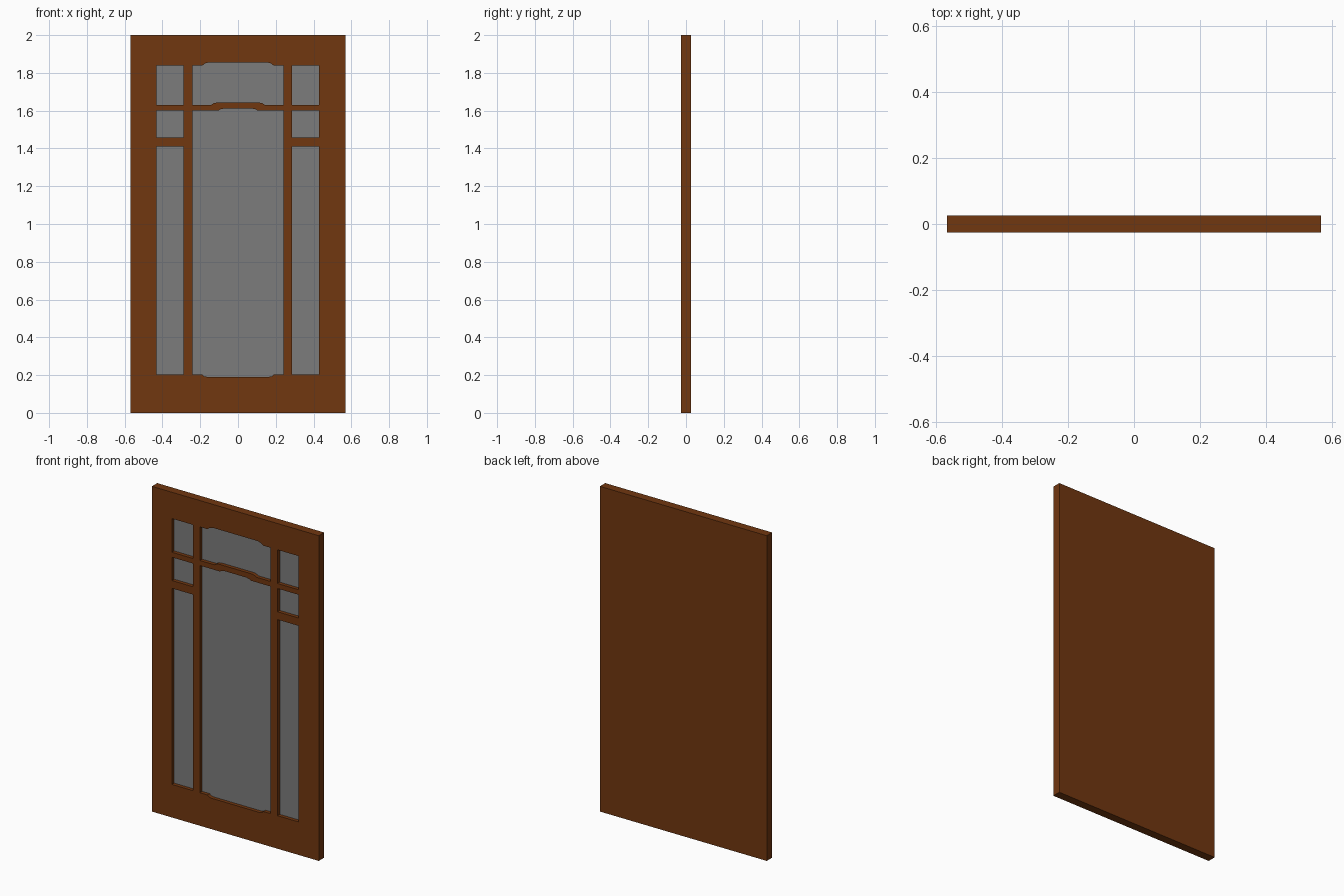
import bpy, bmesh

if "Cube" in bpy.data.objects:
    bpy.data.objects.remove(bpy.data.objects["Cube"])

W, T, H = 0.568, 0.026, 2.0      # half width, half thickness, height
FLOOR = -0.004                   # y of the recessed panes


def material(name, col):
    m = bpy.data.materials.new(name)
    m.diffuse_color = (*col, 1)
    m.use_nodes = True
    m.node_tree.nodes["Principled BSDF"].inputs["Base Color"].default_value = m.diffuse_color
    return m


wood = material("brown wood", (0.165, 0.038, 0.005))
glass = material("grey glass", (0.2, 0.2, 0.2))


def prism(bm, pts, y0, y1):
    """Extrude an x-z outline from y0 to y1."""
    face = bm.faces.new([bm.verts.new((x, y0, z)) for x, z in pts])
    out = bmesh.ops.extrude_face_region(bm, geom=[face])
    for v in out["geom"]:
        if isinstance(v, bmesh.types.BMVert):
            v.co.y = y1


def make(name, outlines, y0, y1):
    bm = bmesh.new()
    for pts in outlines:
        prism(bm, pts, y0, y1)
    bmesh.ops.recalc_face_normals(bm, faces=bm.faces)
    me = bpy.data.meshes.new(name)
    bm.to_mesh(me)
    bm.free()
    ob = bpy.data.objects.new(name, me)
    bpy.context.collection.objects.link(ob)
    return ob


def rect(x0, x1, z0, z1):
    return [(x0, z0), (x1, z0), (x1, z1), (x0, z1)]


def edge(half):
    """Mirror a left-half edge, giving the full edge left to right."""
    return half + [(-x, z) for x, z in reversed(half)]


def pane(bottom, top):
    return edge(bottom) + edge(top)[::-1]


# window outlines: three panes each side, two shaped centre panes
C = 0.241
windows = []
for z0, z1 in ((0.203, 1.409), (1.457, 1.6), (1.631, 1.838)):
    windows += [rect(-0.431, -0.289, z0, z1), rect(0.287, 0.429, z0, z1)]
windows.append(pane(
    [(-C, 0.203), (-0.19, 0.203), (-0.18, 0.194), (-0.16, 0.19)],
    [(-C, 1.6), (-0.105, 1.6), (-0.095, 1.607), (-0.075, 1.611)]))
windows.append(pane(
    [(-C, 1.631), (-0.142, 1.631), (-0.13, 1.639), (-0.112, 1.643)],
    [(-C, 1.838), (-0.19, 1.838), (-0.175, 1.85), (-0.152, 1.856)]))

# door slab with recessed windows
door = make("door", [rect(-W, W, 0, H)], -T, T)
cutter = make("window_cutter", windows, -T - 0.05, FLOOR)
cutter.hide_render = True
mod = door.modifiers.new("windows", "BOOLEAN")
mod.operation = "DIFFERENCE"
mod.solver = "EXACT"
mod.object = cutter
deps = bpy.context.evaluated_depsgraph_get()
mesh = bpy.data.meshes.new_from_object(door.evaluated_get(deps))
door.modifiers.clear()
door.data = mesh
bpy.data.objects.remove(cutter)

# recess floors are glass, everything else wood
mesh.materials.clear()
mesh.materials.append(wood)
mesh.materials.append(glass)
for p in mesh.polygons:
    p.use_smooth = False
    p.material_index = int(abs(p.normal.y) > 0.9 and abs(p.center.y - FLOOR) < 1e-3)
